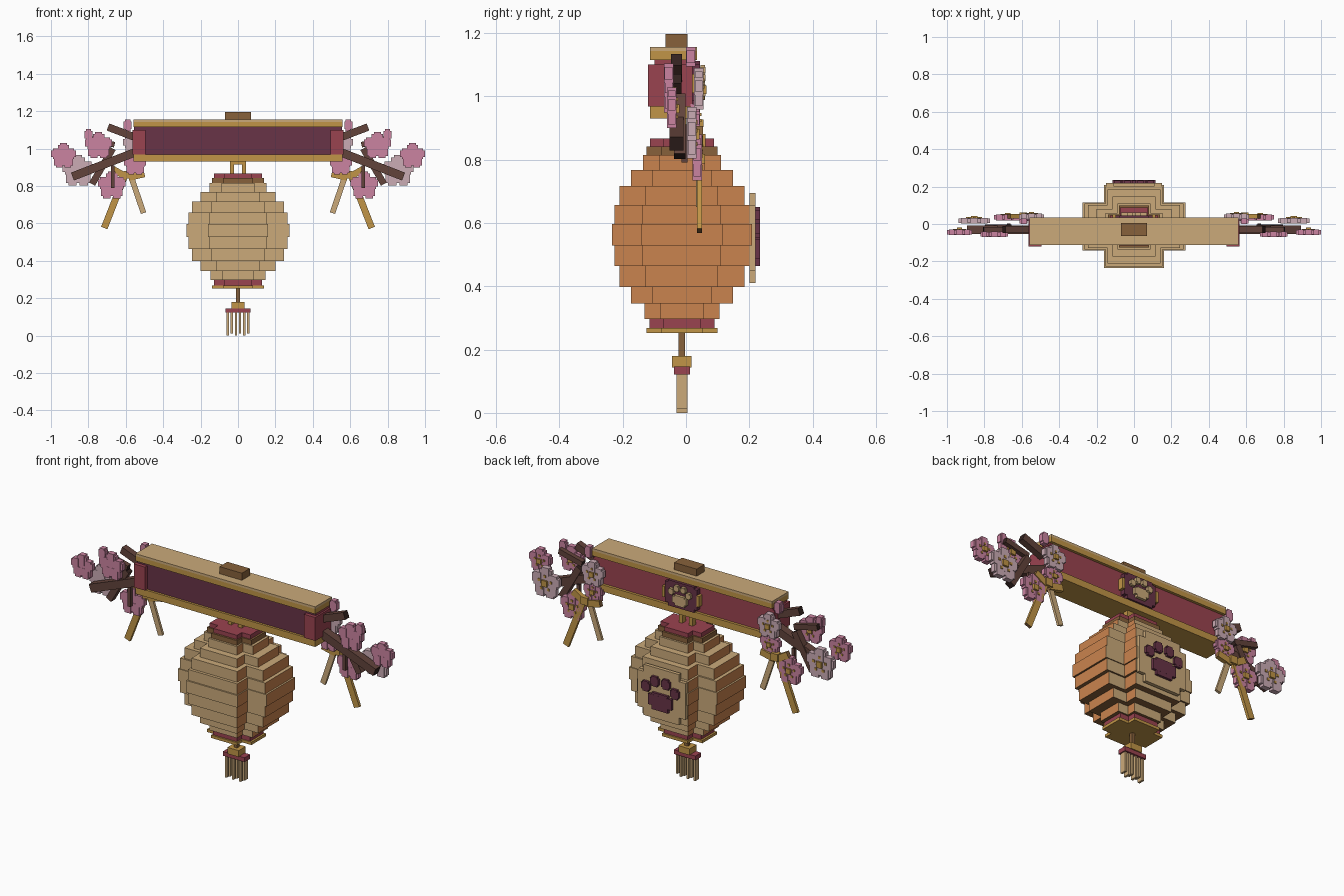
import bpy, bmesh, math
from mathutils import Matrix, Vector

old = bpy.data.objects.get("Cube")
if old:
    bpy.data.objects.remove(old, do_unlink=True)


def material(name, code):
    def linear(c):
        return c / 12.92 if c < 0.04 else ((c + 0.055) / 1.055) ** 2.4
    rgb = [linear(v / 255) for v in bytes.fromhex(code)]
    m = bpy.data.materials.new(name)
    m.use_nodes = True
    m.diffuse_color = (*rgb, 1)
    shader = m.node_tree.nodes["Principled BSDF"]
    shader.inputs["Base Color"].default_value = (*rgb, 1)
    shader.inputs["Roughness"].default_value = 0.9
    return m


tan = material("tan paper", "CBAA7A")
orange = material("orange paper", "CA844E")
gold = material("gold trim", "C19547")
brown = material("brown wood", "87613B")
bark = material("bark", "62433B")
dark = material("dark bark end", "33221F")
maroon = material("maroon", "9A4350")
purple = material("deep purple", "683347")
pink = material("pink petal", "CB84A1")
pale = material("pale petal", "CBACB5")


def build(name, boxes, mats, rule=None, mirror=False):
    """Join boxes (center, size, tilt about y) into one object."""
    bm = bmesh.new()
    for center, size, *tilt in boxes:
        turn = Matrix.Rotation(tilt[0] if tilt else 0, 4, 'Y')
        bmesh.ops.create_cube(bm, size=1, matrix=Matrix.Translation(center) @ turn
                              @ Matrix.Diagonal((*size, 1)))
    bm.normal_update()
    if rule:
        for f in bm.faces:
            f.material_index = rule(f)
    mesh = bpy.data.meshes.new(name)
    bm.to_mesh(mesh)
    bm.free()
    for m in mats:
        mesh.materials.append(m)
    ob = bpy.data.objects.new(name, mesh)
    bpy.context.collection.objects.link(ob)
    if mirror:
        mod = ob.modifiers.new("Mirror", 'MIRROR')
        mod.use_mirror_merge = False
    return ob


def span(x, y, z):
    """Box given by its low and high limits on each axis."""
    lims = (x, y, z)
    return [(a + b) / 2 for a, b in lims], [b - a for a, b in lims]


def bar(name, start, end, y, width, depth, side, cap):
    """Mirrored straight strip in the xz plane with its own end colour."""
    a, b = Vector((start[0], y, start[1])), Vector((end[0], y, end[1]))
    d = b - a
    box = ((a + b) / 2, (d.length, depth, width), math.atan2(-d.z, d.x))
    return build(name, [box], [side, cap],
                 lambda f: int(abs(f.normal.dot(d.normalized())) > 0.9), True)


# Crossbeam
DEPTH = (-0.113, 0.035)
LEN = (-0.56, 0.56)
build("beam_top_board", [span(LEN, DEPTH, (1.143, 1.156))], [tan])
build("beam_gold_rails", [span(LEN, DEPTH, (1.115, 1.143)),
                          span(LEN, DEPTH, (0.93, 0.968))], [gold])
build("beam_panel", [span((-0.555, 0.555), (-0.1, 0.02), (0.968, 1.115))],
      [maroon, purple], lambda f: int(f.normal.y < -0.9))
build("beam_end_block", [span((0.495, 0.565), (-0.12, 0.02), (0.968, 1.1))],
      [maroon], mirror=True)
build("top_handle", [span((-0.07, 0.07), (-0.065, 0.005), (1.156, 1.196))], [brown])

# Plaque on the back of the beam
build("plaque", [span((-0.1, 0.1), (0.02, 0.045), (0.985, 1.1)),
                 span((-0.08, 0.08), (0.02, 0.045), (0.968, 1.112))], [purple])
build("plaque_side_tab", [span((0.1, 0.115), (0.02, 0.05), (1.01, 1.07))],
      [gold], mirror=True)


def paw(name, z, y, k, mat):
    """Blocky paw mark: a stepped pad and four toes."""
    boxes = [((0, y, z - 0.04 * k), (0.145 * k, 0.016, 0.06 * k)),
             ((0, y, z - 0.045 * k), (0.1 * k, 0.0155, 0.095 * k))]
    for x, h in ((0.09, 0.025), (0.035, 0.065)):
        for s in (-1, 1):
            c = (s * x * k, y, z + h * k)
            boxes += [(c, (0.052 * k, 0.016, 0.035 * k)),
                      (c, (0.034 * k, 0.0155, 0.056 * k))]
    build(name, boxes, [mat])


paw("plaque_paw", 1.043, 0.053, 0.6, tan)

# Lantern body: stacked cross-shaped layers
CY = -0.013


def cross(w, d, low, high):
    z, h = (low + high) / 2, high - low
    return [((0, CY, z), (2 * w, 1.16 * d, h)), ((0, CY, z), (1.16 * w, 2 * d, h))]


def paper(f):
    if abs(f.normal.x) > 0.9:
        return 1
    return 2 if f.normal.z < -0.9 else 0


levels = [0.297, 0.346, 0.398, 0.464, 0.528, 0.596, 0.657, 0.717, 0.767, 0.815]
widths = [0.147, 0.2, 0.245, 0.265, 0.275, 0.265, 0.245, 0.2, 0.153]
for i, w in enumerate(widths):
    build("lantern_layer", cross(w, w * 0.805, levels[i], levels[i + 1]),
          [tan, orange, brown], paper)
build("lantern_neck", cross(0.138, 0.112, 0.815, 0.842), [brown])
build("lantern_cap", cross(0.127, 0.101, 0.842, 0.866), [maroon])
build("lantern_lower_band", cross(0.127, 0.103, 0.268, 0.297), [maroon])
build("lantern_base", cross(0.138, 0.112, 0.252, 0.268), [gold])

# Hanger between lantern and beam
build("hanger_post", [span((0.021, 0.043), (CY - 0.015, CY + 0.015), (0.86, 0.935))],
      [gold], mirror=True)
build("hanger_bar", [span((-0.043, 0.043), (CY - 0.015, CY + 0.015), (0.915, 0.932))], [gold])

# Paw plate on the back of the lantern
build("paw_plate", [span((-0.15, 0.15), (0.2, 0.219), (0.45, 0.655)),
                    span((-0.11, 0.11), (0.2, 0.22), (0.41, 0.695))], [tan])
paw("lantern_paw", 0.557, 0.226, 1, purple)

# Tassel
build("tassel_cord", [((0, CY, 0.217), (0.02, 0.02, 0.08))], [brown])
build("tassel_knot", [((0, CY, 0.162), (0.07, 0.062, 0.036))], [gold])
build("tassel_band", [((0, CY, 0.134), (0.135, 0.05, 0.024))], [maroon])
threads = []
for i in range(6):
    low = 0.012 * (i % 2)
    x = -0.055 + 0.022 * i
    threads.append(span((x - 0.006, x + 0.006), (CY - 0.017, CY + 0.017), (low, 0.125)))
build("tassel_threads", threads, [tan])

# Branches at both beam ends
bar("main_branch", (0.55, 0.98), (0.885, 0.85), -0.03, 0.045, 0.045, bark, dark)
bar("upper_branch", (0.55, 1.06), (0.695, 1.115), -0.03, 0.04, 0.036, bark, dark)
bar("rising_branch", (0.78, 0.81), (0.67, 1.0), -0.02, 0.036, 0.036, bark, dark)
bar("outer_twig", (0.66, 1.02), (0.805, 1.055), -0.03, 0.03, 0.03, bark, dark)
bar("hanging_twig", (0.67, 0.91), (0.67, 0.79), -0.005, 0.018, 0.018, bark, dark)


# Blossoms facing the back, with gold hearts
def blossom(name, x, y, z, r, mat):
    petals = [((x, y, z), (r, 0.026, r))]
    stamens = [((x, y + 0.014, z), (0.4 * r, 0.022, 0.4 * r))]
    for i in range(5):
        a = math.pi / 2 + i * math.tau / 5
        dx, dz = math.cos(a) * r, math.sin(a) * r
        c = (x + 0.6 * dx, y, z + 0.6 * dz)
        petals += [(c, (0.84 * r, 0.024, 0.52 * r)), (c, (0.52 * r, 0.03, 0.84 * r))]
        stamens.append(((x + 0.45 * dx, y + 0.012, z + 0.45 * dz),
                        (0.16 * r, 0.014, 0.16 * r)))
    build(name + "_petals", petals, [mat], mirror=True)
    build(name + "_heart", stamens, [gold], mirror=True)


blossom("outer_blossom", 0.933, -0.045, 0.96, 0.067, pink)
blossom("large_pale_blossom", 0.855, 0.018, 0.88, 0.085, pale)
blossom("upper_blossom", 0.745, -0.055, 1.015, 0.073, pink)
blossom("lower_blossom", 0.675, 0.035, 0.802, 0.075, pink)
blossom("corner_blossom", 0.55, 0.03, 0.915, 0.06, pink)
blossom("beam_pale_blossom", 0.548, 0.04, 1.02, 0.068, pale)
for x, y, z in ((0.8, -0.055, 1.073), (0.59, 0.015, 1.125)):
    build("flower_bud", [((x, y, z), (0.042, 0.026, 0.04)),
                         ((x, y, z), (0.028, 0.03, 0.062))], [pink], mirror=True)

# Ribbon bows
bar("gold_ribbon_tail", (0.6, 0.87), (0.715, 0.575), 0.042, 0.036, 0.016, gold, brown)
bar("tan_ribbon_tail", (0.575, 0.86), (0.505, 0.655), 0.038, 0.03, 0.014, tan, tan)
bar("outer_bow_loop", (0.6, 0.85), (0.67, 0.89), 0.042, 0.036, 0.024, gold, brown)
bar("inner_bow_loop", (0.585, 0.845), (0.5, 0.865), 0.042, 0.036, 0.024, gold, brown)
build("bow_knot", [((0.592, 0.045, 0.86), (0.042, 0.034, 0.042))], [gold], mirror=True)
